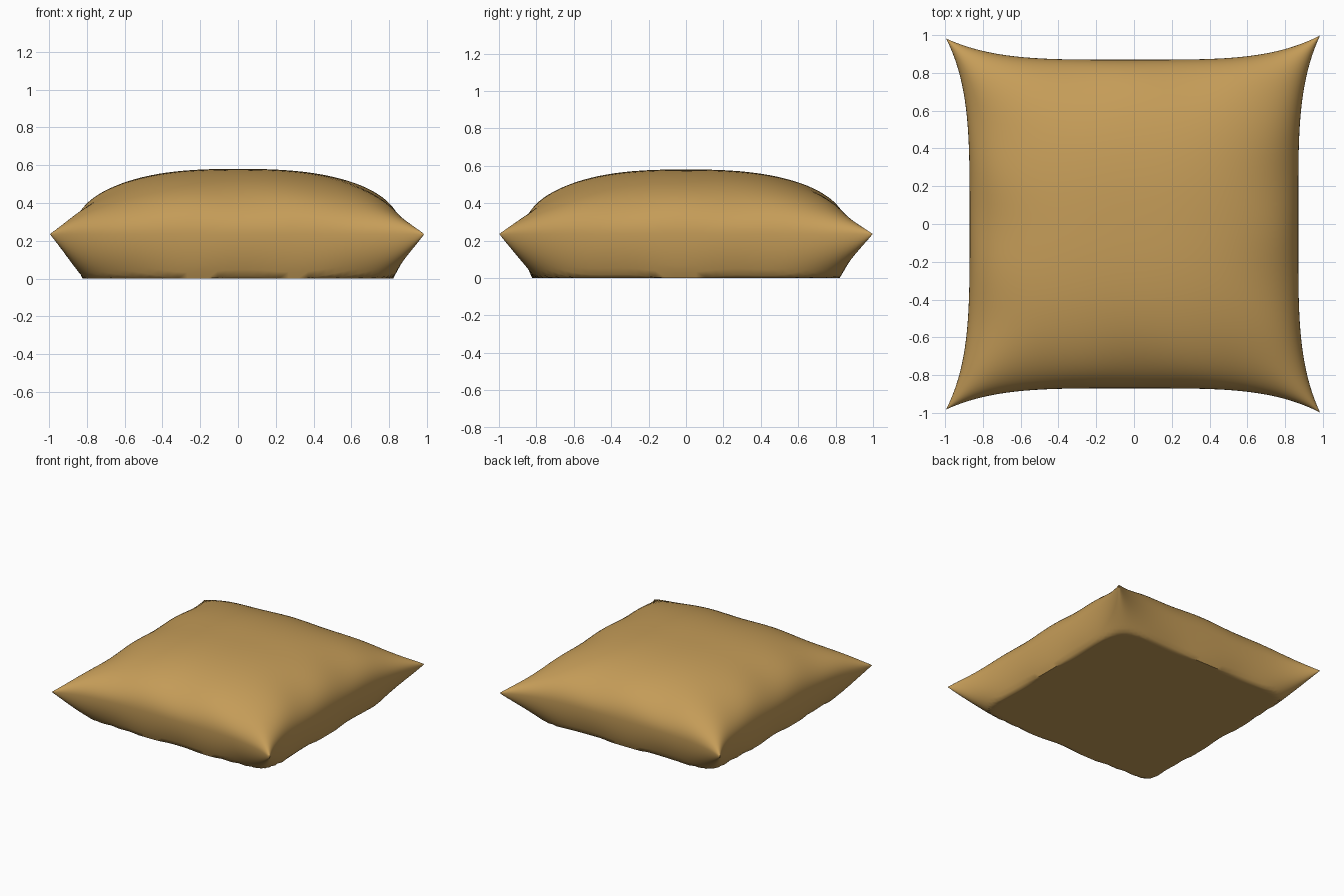
import bpy, bmesh, math

cube = bpy.data.objects.get("Cube")
if cube:
    bpy.data.objects.remove(cube, do_unlink=True)

STEPS = 56
SEAM_Z = 0.235      # height of the seam
TOP_RISE = 0.345    # puff above the seam
BOTTOM_DROP = 0.6   # puff below the seam, flattened by the floor


def bulge(t):
    return max(0.0, 1 - abs(t) ** 2.6) ** 0.48


def pillow_point(u, v, top):
    # Pinched square outline with pulled-out corners
    x = u * (0.87 + 0.12 * v ** 4) - 0.005 * u * u * v * v
    y = v * (0.87 + 0.12 * u ** 4) + 0.008 * u ** 3 * v ** 3
    # Soft cloth puckers close to the seam
    pucker = 1 + 0.06 * (u ** 6 * math.sin(11 * v + 2 * u)
                         + v ** 6 * math.sin(10 * u + 2 * v))
    puff = bulge(u) * bulge(v) * pucker
    if top:
        z = SEAM_Z + TOP_RISE * puff
    else:
        z = max(0.0, SEAM_Z - BOTTOM_DROP * puff)
    return x, y, z


# Samples gather towards the seam, where the cloth curves most
samples = [math.sin(math.pi / 2 * (2 * i / STEPS - 1)) for i in range(STEPS + 1)]

# Upper and lower cloth panels, welded along the seam
bm = bmesh.new()
for top in (True, False):
    rows = [[bm.verts.new(pillow_point(u, v, top)) for u in samples] for v in samples]
    for low, high in zip(rows, rows[1:]):
        for i in range(STEPS):
            quad = [low[i], low[i + 1], high[i + 1], high[i]]
            bm.faces.new(quad if top else quad[::-1])
bmesh.ops.remove_doubles(bm, verts=bm.verts, dist=0.0002)
bmesh.ops.recalc_face_normals(bm, faces=bm.faces)

mesh = bpy.data.meshes.new("cushion")
bm.to_mesh(mesh)
bm.free()
cushion = bpy.data.objects.new("cushion", mesh)
bpy.context.collection.objects.link(cushion)

# Tan cloth
cloth = bpy.data.materials.new("tan cloth")
cloth.use_nodes = True
colour = (0.56, 0.335, 0.098, 1)
cloth.diffuse_color = colour
shader = next(n for n in cloth.node_tree.nodes if n.type == "BSDF_PRINCIPLED")
shader.inputs["Base Color"].default_value = colour
shader.inputs["Roughness"].default_value = 0.9
mesh.materials.append(cloth)

# Smooth cloth with a crisp seam at the corners
bpy.ops.object.select_all(action="DESELECT")
cushion.select_set(True)
bpy.context.view_layer.objects.active = cushion
bpy.ops.object.shade_smooth_by_angle(angle=math.radians(60))
